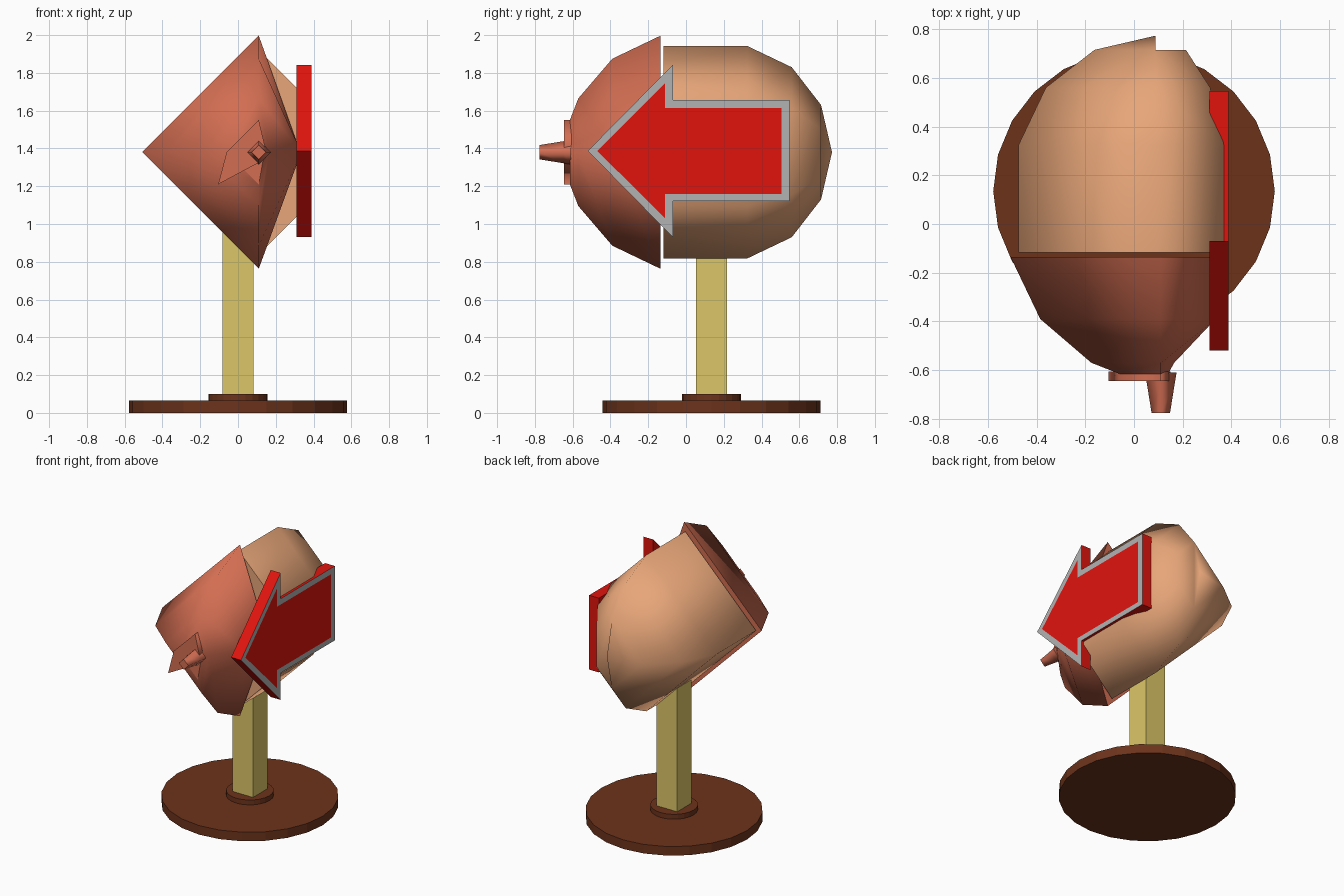
import bpy, bmesh, math

if "Cube" in bpy.data.objects:
    bpy.data.objects.remove(bpy.data.objects["Cube"])

CZ = 1.38   # height of the nut axis


def material(name, rgb):
    m = bpy.data.materials.new(name)
    m.diffuse_color = (*rgb, 1)
    m.use_nodes = True
    m.node_tree.nodes["Principled BSDF"].inputs["Base Color"].default_value = m.diffuse_color
    return m


TAN = material("tan", (0.80, 0.38, 0.19))
RUST = material("rust", (0.65, 0.155, 0.085))
BROWN = material("brown", (0.15, 0.033, 0.011))
YELLOW = material("yellow", (0.72, 0.57, 0.14))
RED = material("red", (0.75, 0.007, 0.004))
GREY = material("grey", (0.45, 0.45, 0.45))


def finish(name, bm, *mats):
    bmesh.ops.recalc_face_normals(bm, faces=bm.faces)
    me = bpy.data.meshes.new(name)
    bm.to_mesh(me)
    bm.free()
    for m in mats:
        me.materials.append(m)
    ob = bpy.data.objects.new(name, me)
    bpy.context.collection.objects.link(ob)
    return ob


def loft(bm, rings):
    """Skin rings of (x, y, z) points with smooth quads; returns the vertex rings."""
    vr = [[bm.verts.new(p) for p in ring] for ring in rings]
    n = len(vr[0])
    for a, b in zip(vr, vr[1:]):
        for i in range(n):
            bm.faces.new((a[i], a[(i + 1) % n], b[(i + 1) % n], b[i])).smooth = True
    return vr


def end_face(bm, ring):
    f = bm.faces.new(ring)
    for e in f.edges:
        e.smooth = False


def cylinder(name, r, z0, z1, segs, mat):
    bm = bmesh.new()
    bmesh.ops.create_cone(bm, cap_ends=True, segments=segs, radius1=r, radius2=r, depth=z1 - z0)
    bmesh.ops.translate(bm, verts=bm.verts, vec=(0, 0.135, (z0 + z1) / 2))
    return finish(name, bm, mat)


# round base and collar
cylinder("base", 0.578, 0, 0.065, 24, BROWN)
cylinder("base_collar", 0.155, 0.06, 0.1, 24, BROWN)

# square post
bm = bmesh.new()
bmesh.ops.create_cube(bm, size=1)
bmesh.ops.scale(bm, verts=bm.verts, vec=(0.165, 0.165, 1.0))
bmesh.ops.translate(bm, verts=bm.verts, vec=(0, 0.135, 0.59))
finish("post", bm, YELLOW)

# nut: diamond section with its right corner cut off
section = [(0, 1), (-1, 0), (0, -1), (0.5, -0.5), (0.5, 0.5)]
bm = bmesh.new()
vr = loft(bm, [[(0.088 + r * u, y, CZ + r * v) for u, v in section]
               for y, r in ((-0.118, 0.562), (0.325, 0.562), (0.56, 0.45), (0.715, 0.25))])
end_face(bm, vr[0])
t, l, b, rb, rt = vr[-1]
tip = bm.verts.new((0.088, 0.773, CZ))
for f in ((t, l, tip), (l, b, tip), (t, tip, b), (t, b, rb, rt)):
    bm.faces.new(f).smooth = True
finish("nut", bm, TAN)

# cap: diamond rings with a pressed-in right corner
bm = bmesh.new()
vr = loft(bm, [[(0.11, y, CZ + r), (0.11 - r, y, CZ), (0.11, y, CZ - r), (right, y, CZ)]
               for y, r, right in ((-0.135, 0.617, 0.33), (-0.39, 0.495, 0.335),
                                   (-0.57, 0.285, 0.165), (-0.615, 0.17, 0.14))])
end_face(bm, vr[0])
end_face(bm, vr[-1])
finish("cap", bm, RUST)

# crooked plate at the front of the cap
plate = [(0.11, 1.55), (-0.06, 1.38), (-0.105, 1.21), (0.12, 1.33), (0.15, 1.38)]
bm = bmesh.new()
vr = loft(bm, [[(x, y, z) for x, z in plate] for y in (-0.605, -0.645)])
for ring in vr:
    end_face(bm, ring)
finish("cap_plate", bm, RUST)

# four-sided stem
bm = bmesh.new()
vr = loft(bm, [[(0.11 + r * u, y, CZ + r * v) for u, v in ((0, 1), (-1, 0), (0, -1), (1, 0))]
               for y, r in ((-0.61, 0.065), (-0.65, 0.058), (-0.775, 0.038))])
for ring in (vr[0], vr[-1]):
    end_face(bm, ring)
finish("stem", bm, RUST)

# arrow sign with a grey border on its outer face
outer = [(-0.52, 1.387), (-0.07, 1.843), (-0.07, 1.657), (0.547, 1.657),
         (0.547, 1.123), (-0.07, 1.123), (-0.07, 0.93)]
inner = [(-0.47, 1.387), (-0.11, 1.747), (-0.11, 1.615), (0.505, 1.615),
         (0.505, 1.16), (-0.11, 1.16), (-0.11, 1.03)]
bm = bmesh.new()
vr = loft(bm, [[(x, y, z) for y, z in pts]
               for x, pts in ((0.31, outer), (0.388, outer), (0.388, inner))])
bm.faces.new(vr[0])
bm.faces.new(vr[2])
for i, f in enumerate(bm.faces):
    f.smooth = False
    f.material_index = 1 if 7 <= i < 14 else 0
finish("arrow_sign", bm, RED, GREY)
